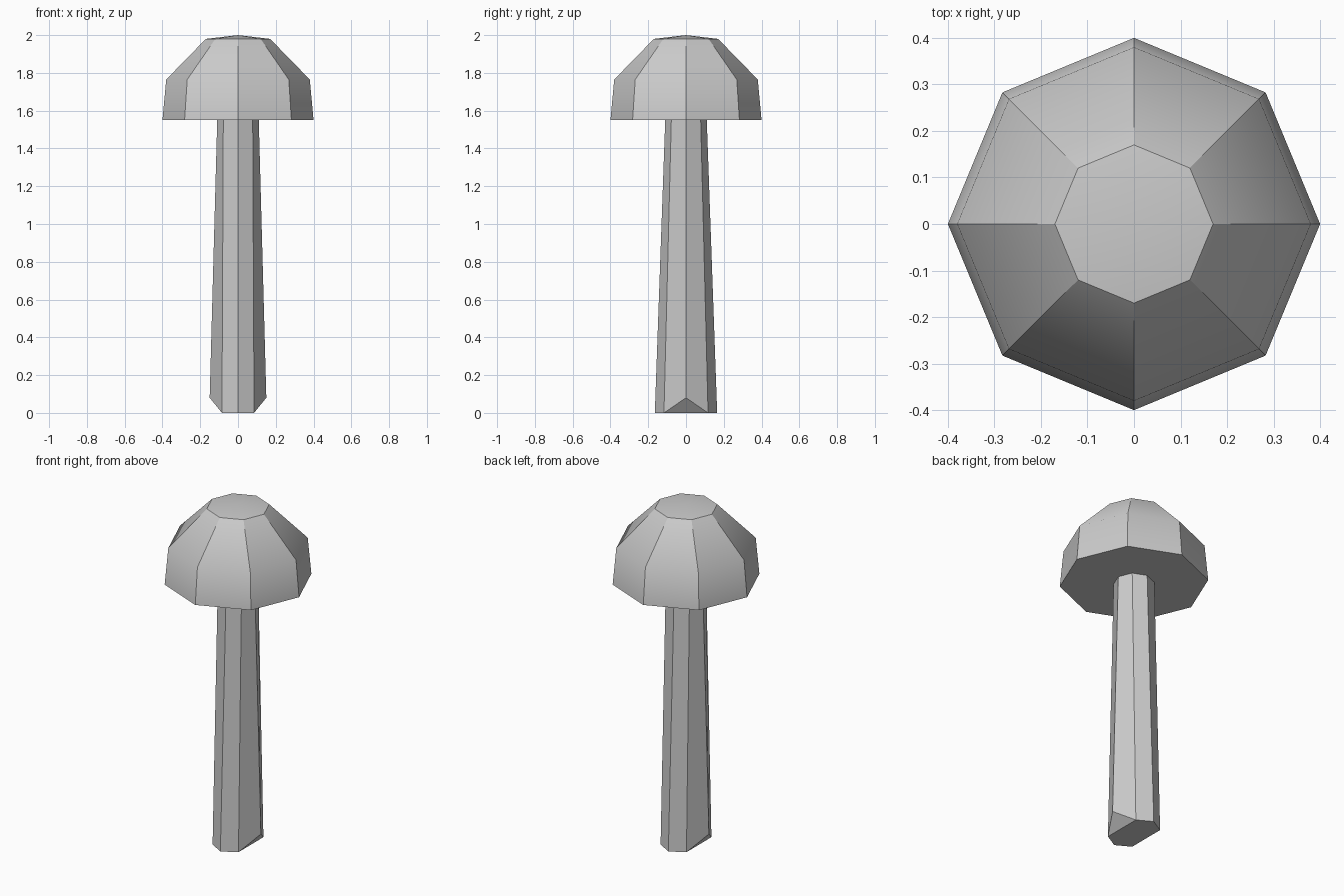
import bpy, bmesh
from math import cos, sin, pi

if "Cube" in bpy.data.objects:
    bpy.data.objects.remove(bpy.data.objects["Cube"])

N = 8


def ring(bm, rx, ry, z):
    return [bm.verts.new((rx * cos(2 * pi * i / N), ry * sin(2 * pi * i / N), z)) for i in range(N)]


def bridge(bm, low, high):
    return [bm.faces.new((low[i], low[(i + 1) % N], high[(i + 1) % N], high[i])) for i in range(N)]


def finish(bm, name):
    bmesh.ops.recalc_face_normals(bm, faces=bm.faces)
    mesh = bpy.data.meshes.new(name)
    bm.to_mesh(mesh)
    bm.free()
    ob = bpy.data.objects.new(name, mesh)
    bpy.context.collection.objects.link(ob)
    return ob


# Stem: tapered octagon, with the two side corners of the foot cut up
bm = bmesh.new()
foot = ring(bm, 0.12, 0.165, 0)
for i, s in ((0, 1), (4, -1)):
    foot[i].co = (0.15 * s, 0, 0.08)
top = ring(bm, 0.11, 0.11, 1.55)
bridge(bm, foot, top)
bm.faces.new(top)
bm.faces.new(foot[1:4] + foot[5:8])
bm.faces.new((foot[7], foot[0], foot[1]))
bm.faces.new((foot[3], foot[4], foot[5]))
finish(bm, "stem")

# Cap: eight-sided dome with a shallow peak and a flat underside
bm = bmesh.new()
rings = [ring(bm, r, r, z) for r, z in ((0.40, 1.55), (0.38, 1.765), (0.17, 1.98))]
walls = []
for low, high in zip(rings, rings[1:]):
    walls += bridge(bm, low, high)
bm.faces.new(rings[0])
peak = bm.verts.new((0, 0, 2))
crown = [bm.faces.new((rings[2][i], rings[2][(i + 1) % N], peak)) for i in range(N)]
# Each panel is smooth from rim to crown, with sharp edges between panels
for f in walls + crown:
    f.smooth = True
for e in bm.edges:
    e.smooth = peak in e.verts or all(v in rings[1] for v in e.verts)
finish(bm, "cap")
